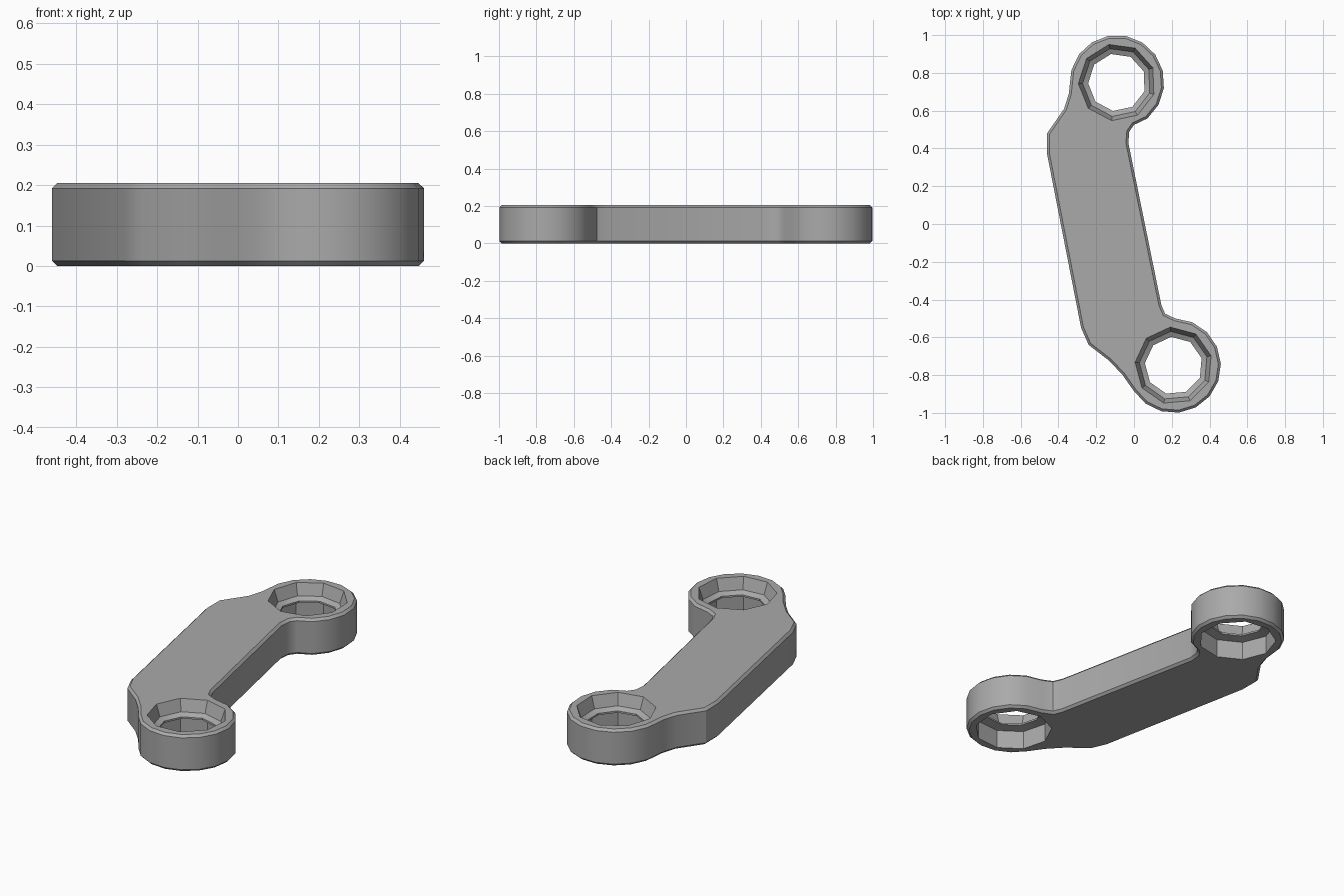
import bpy, bmesh, math

default = bpy.data.objects.get("Cube")
if default:
    bpy.data.objects.remove(default, do_unlink=True)

HEIGHT = 0.205
BACK_EYE = (-0.09, 0.75)
FRONT_EYE = (0.21, -0.75)

metal = bpy.data.materials.new("plain_grey")
metal.use_nodes = True
GREY = (0.4, 0.4, 0.4, 1)
metal.diffuse_color = GREY
metal.node_tree.nodes["Principled BSDF"].inputs["Base Color"].default_value = GREY


def arc(centre, start, end, steps, radius=0.25):
    """Points along a circular arc, angles in degrees."""
    angles = [math.radians(start + (end - start) * i / steps) for i in range(steps + 1)]
    return [(centre[0] + radius * math.cos(a), centre[1] + radius * math.sin(a)) for a in angles]


def add_object(name, bm):
    bmesh.ops.recalc_face_normals(bm, faces=bm.faces)
    mesh = bpy.data.meshes.new(name)
    bm.to_mesh(mesh)
    bm.free()
    mesh.materials.append(metal)
    obj = bpy.data.objects.new(name, mesh)
    bpy.context.collection.objects.link(obj)
    return obj


def apply_modifier(obj, modifier):
    bpy.context.view_layer.objects.active = obj
    bpy.ops.object.modifier_apply(modifier=modifier.name)


# Link arm: one outline running round both eyes and the offset bar
outline = (
    arc(FRONT_EYE, 88, -148, 11)
    + [(-0.06, -0.80), (-0.13, -0.725), (-0.24, -0.64), (-0.28, -0.55)]
    + [(-0.46, 0.37), (-0.46, 0.48), (-0.37, 0.61), (-0.345, 0.69)]
    + arc(BACK_EYE, 165, -50, 10)
    + [(0.0, 0.525), (-0.025, 0.49), (-0.03, 0.43)]
    + [(0.145, -0.43), (0.165, -0.475)]
)
bm = bmesh.new()
base = bm.faces.new([bm.verts.new((x, y, 0)) for x, y in outline])
top = bmesh.ops.extrude_face_region(bm, geom=[base], use_keep_orig=True)
bmesh.ops.translate(bm, vec=(0, 0, HEIGHT),
                    verts=[v for v in top["geom"] if isinstance(v, bmesh.types.BMVert)])
rims = [e for e in bm.edges if abs(e.verts[0].co.z - e.verts[1].co.z) < 0.001]
bmesh.ops.recalc_face_normals(bm, faces=bm.faces)
bmesh.ops.bevel(bm, geom=rims, offset=0.013, segments=1, affect='EDGES')
arm = add_object("link_arm", bm)

# Bores: tapered pocket above, narrow lip, straight pocket below
PROFILE = [(0.205, -0.02), (0.205, 0.105), (0.153, 0.115), (0.153, 0.125),
           (0.182, 0.14), (0.205, HEIGHT), (0.205, HEIGHT + 0.02)]


def bore(name, centre, sides, turn):
    bm = bmesh.new()
    rings = []
    for radius, z in PROFILE:
        points = arc(centre, turn, turn + 360, sides, radius)[:-1]
        rings.append([bm.verts.new((x, y, z)) for x, y in points])
    for low, high in zip(rings, rings[1:]):
        for i in range(sides):
            j = (i + 1) % sides
            bm.faces.new((low[i], low[j], high[j], high[i]))
    bm.faces.new(rings[0])
    bm.faces.new(rings[-1])
    cutter = add_object(name, bm)
    cut = arm.modifiers.new(name, 'BOOLEAN')
    cut.operation = 'DIFFERENCE'
    cut.solver = 'EXACT'
    cut.object = cutter
    apply_modifier(arm, cut)
    bpy.data.objects.remove(cutter, do_unlink=True)


bore("back_bore", BACK_EYE, 9, 22)
bore("front_bore", FRONT_EYE, 9, 15)

# Smooth the walls, keep the rims sharp
bpy.ops.object.select_all(action='DESELECT')
arm.select_set(True)
bpy.context.view_layer.objects.active = arm
bpy.ops.object.shade_smooth_by_angle(angle=math.radians(32))
